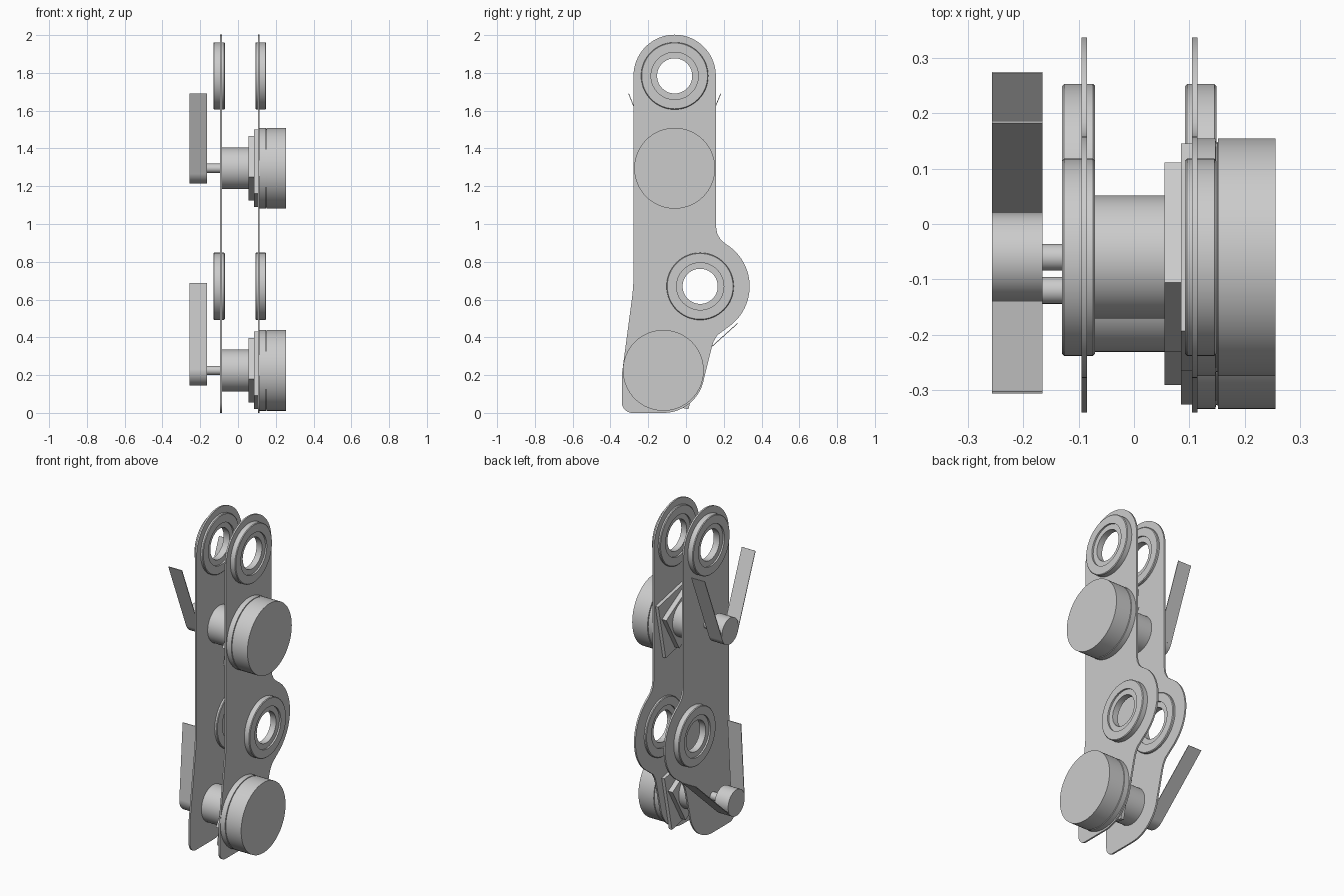
import bpy, bmesh
from math import radians, cos, sin, pi
from mathutils import Matrix, Vector

cube = bpy.data.objects.get("Cube")
if cube:
    bpy.data.objects.remove(cube, do_unlink=True)

grey = bpy.data.materials.new("plain grey")
grey.use_nodes = True
grey.diffuse_color = (0.6, 0.6, 0.6, 1)
grey.node_tree.nodes["Principled BSDF"].inputs["Base Color"].default_value = (0.6, 0.6, 0.6, 1)

# Local X, Y, Z become world y, z, x
SIDE = Matrix(((0, 0, 1, 0), (1, 0, 0, 0), (0, 1, 0, 0), (0, 0, 0, 1)))


def finish(name, mesh, smooth=True):
    mesh.materials.clear()
    mesh.materials.append(grey)
    obj = bpy.data.objects.new(name, mesh)
    bpy.context.collection.objects.link(obj)
    if smooth:
        bpy.ops.object.select_all(action="DESELECT")
        obj.select_set(True)
        bpy.context.view_layer.objects.active = obj
        bpy.ops.object.shade_smooth_by_angle(angle=radians(30))
    return obj


def from_bmesh(name, bm, smooth=True):
    bmesh.ops.recalc_face_normals(bm, faces=bm.faces)
    mesh = bpy.data.meshes.new(name)
    bm.to_mesh(mesh)
    bm.free()
    return finish(name, mesh, smooth)


def prism(name, x0, x1, radius, center, sides=48, turn=0):
    """Cylinder or block lying along x."""
    bm = bmesh.new()
    place = Matrix.Translation(((x0 + x1) / 2, *center)) @ SIDE @ Matrix.Rotation(radians(turn), 4, "Z")
    bmesh.ops.create_cone(bm, cap_ends=True, segments=sides, radius1=radius,
                          radius2=radius, depth=x1 - x0, matrix=place)
    return from_bmesh(name, bm, sides > 8)


def lathe(name, profile, center, closed=False):
    """Spin (x, radius) points around an axis along x."""
    bm = bmesh.new()
    verts = [bm.verts.new((x, 0, r)) for x, r in profile]
    pairs = list(zip(verts, verts[1:]))
    if closed:
        pairs.append((verts[-1], verts[0]))
    edges = [bm.edges.new(p) for p in pairs]
    bmesh.ops.spin(bm, geom=verts + edges, cent=(0, 0, 0), axis=(1, 0, 0),
                   angle=2 * pi, steps=64)
    bmesh.ops.remove_doubles(bm, verts=bm.verts, dist=1e-5)
    bmesh.ops.translate(bm, verts=bm.verts, vec=(0, *center))
    return from_bmesh(name, bm)


def arc(center, radius, start, end, steps=24):
    angles = [radians(start + (end - start) * i / steps) for i in range(steps + 1)]
    return [(center[0] + radius * cos(a), center[1] + radius * sin(a)) for a in angles]


TOP_HOLE, LOW_HOLE = (-0.06, 1.784), (0.075, 0.67)
TOP_KNOB, LOW_KNOB = (-0.06, 1.295), (-0.12, 0.225)

# Side plates with two holes
outline = (arc(TOP_HOLE, 0.218, 0, 180, 40)
           + [(-0.278, 0.7), (-0.283, 0.63), (-0.34, 0.2)]
           + arc((-0.284, 0.056), 0.056, 180, 270, 10)
           + arc((-0.12, 0.218), 0.218, 270, 350)
           + [(0.137, 0.35), (0.147, 0.38), (0.165, 0.41)]
           + arc(LOW_HOLE, 0.262, -56, 59, 32)
           + [(0.183, 0.918), (0.165, 0.95), (0.158, 0.99)])


def plate(name, x):
    curve = bpy.data.curves.new(name, "CURVE")
    curve.dimensions = "2D"
    curve.fill_mode = "BOTH"
    curve.extrude = 0.005
    holes = [arc(c, 0.11, 0, 352.5, 47) for c in (TOP_HOLE, LOW_HOLE)]
    for loop in [outline] + holes:
        spline = curve.splines.new("POLY")
        spline.points.add(len(loop) - 1)
        for point, (u, v) in zip(spline.points, loop):
            point.co = (u, v, 0, 1)
        spline.use_cyclic_u = True
    temp = bpy.data.objects.new(name + "_outline", curve)
    bpy.context.collection.objects.link(temp)
    mesh = bpy.data.meshes.new_from_object(temp)
    bpy.data.objects.remove(temp, do_unlink=True)
    mesh.transform(Matrix.Translation((x, 0, 0)) @ SIDE)
    bm = bmesh.new()
    bm.from_mesh(mesh)
    bmesh.ops.remove_doubles(bm, verts=bm.verts, dist=1e-5)
    return from_bmesh(name, bm)


def bearing(name, x0, x1, center):
    """Ring with a recessed inner race on both faces."""
    rim, race, bore, dip, b = 0.178, 0.125, 0.093, 0.01, 0.004
    lathe(name, [(x0, race), (x0, rim - b), (x0 + b, rim), (x1 - b, rim), (x1, rim - b),
                 (x1, race), (x1 - dip, race), (x1 - dip, bore),
                 (x0 + dip, bore), (x0 + dip, race)], center, closed=True)


for side, x, x0, x1 in (("right", -0.09, -0.13, -0.07), ("left", 0.11, 0.092, 0.149)):
    plate(side + "_plate", x)
    bearing(side + "_top_bearing", x0, x1, TOP_HOLE)
    bearing(side + "_lower_bearing", x0, x1, LOW_HOLE)


def lever(name, center, turn):
    """Round hub with two thin splayed blades tangent to it."""
    x0, x1, radius, splay, thick = -0.256, -0.165, 0.08, radians(22), 0.004
    prism(name + "_hub", x0, x1, radius, center)
    for label, s in (("front", -1), ("back", 1)):
        along = Vector((s * sin(splay), cos(splay)))
        out = Vector((s * cos(splay), -sin(splay)))
        near = out * radius
        far = near + along * 0.45
        far = near + along * ((0.395 - near.y) / along.y)
        bm = bmesh.new()
        corners = [near, far, far - out * thick, near - out * thick]
        spin = Matrix.Rotation(radians(turn), 2)
        ring = [bm.verts.new((x0, *(spin @ c + Vector(center)))) for c in corners]
        face = bm.faces.new(ring)
        ext = bmesh.ops.extrude_face_region(bm, geom=[face])["geom"]
        bmesh.ops.translate(bm, vec=(x1 - x0, 0, 0),
                            verts=[g for g in ext if isinstance(g, bmesh.types.BMVert)])
        from_bmesh(f"{name}_{label}_blade", bm, False)


# Knob, square nuts, spacer, axle and lever at both stations
for name, center, turn in (("upper", TOP_KNOB, 0), ("lower", LOW_KNOB, -26)):
    r, g = 0.214, 0.207
    lathe(name + "_knob", [(0.113, 0), (0.113, r), (0.147, r), (0.148, g), (0.151, g),
                           (0.152, r), (0.255, r), (0.255, 0)], center)
    prism(name + "_square_washer", 0.085, 0.106, 0.245, center, 4, 33)
    prism(name + "_square_nut", 0.055, 0.086, 0.177, center, 4, 15)
    prism(name + "_spacer", -0.088, 0.056, 0.111, center)
    prism(name + "_axle", -0.166, -0.09, 0.024, center, 32)
    lever(name + "_lever", center, turn)
